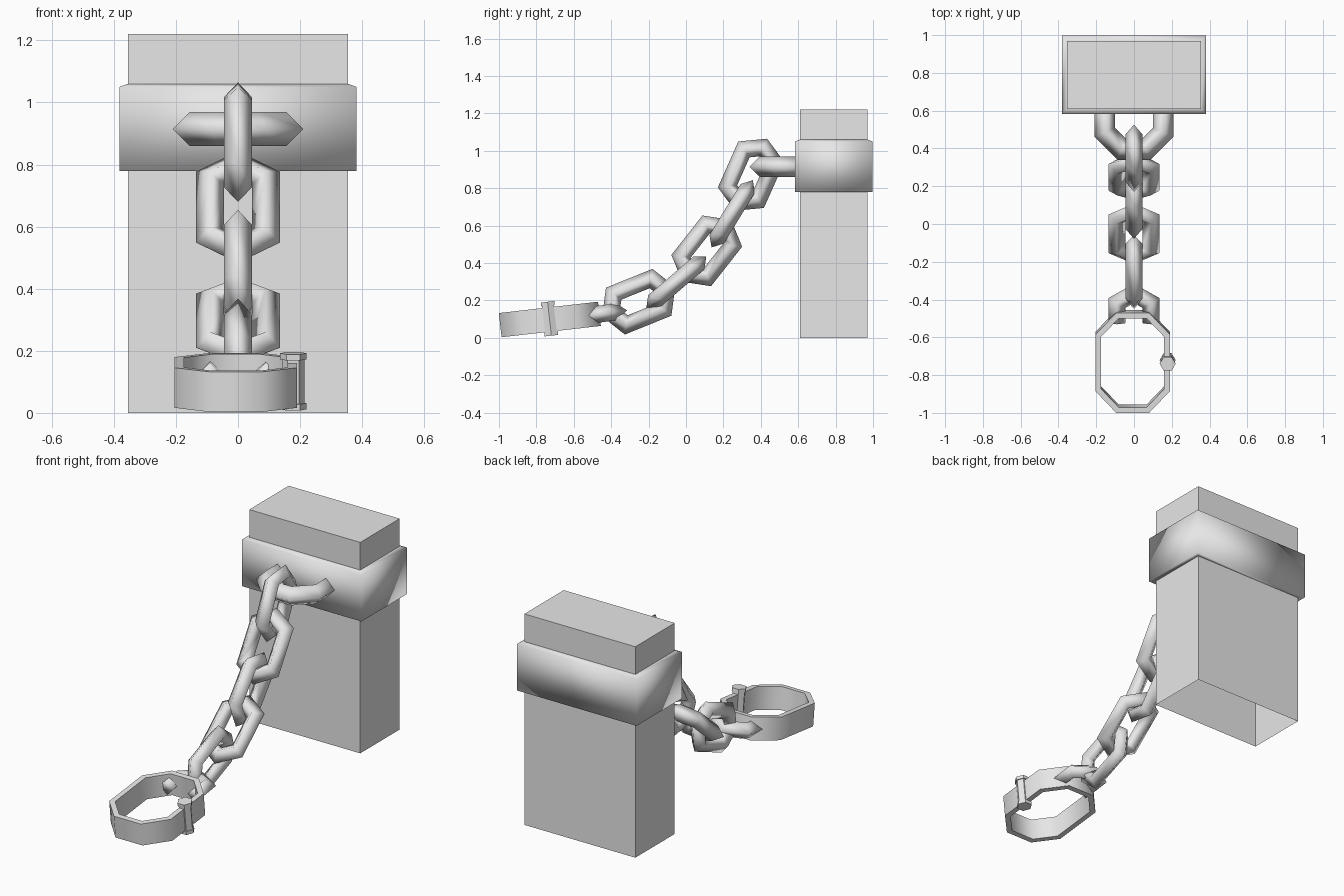
import bpy, bmesh
from math import cos, sin, radians
from mathutils import Vector, Matrix

old = bpy.data.objects.get("Cube")
if old:
    bpy.data.objects.remove(old)

grey = bpy.data.materials.new("plain_grey")
grey.use_nodes = True
grey.diffuse_color = (0.8, 0.8, 0.8, 1)
grey.node_tree.nodes["Principled BSDF"].inputs["Base Color"].default_value = (0.8, 0.8, 0.8, 1)


def finish(name, bm, smooth=None):
    """Turn a bmesh into a shaded object; smooth is the sharp-edge angle."""
    bmesh.ops.recalc_face_normals(bm, faces=bm.faces)
    mesh = bpy.data.meshes.new(name)
    bm.to_mesh(mesh)
    bm.free()
    mesh.materials.append(grey)
    obj = bpy.data.objects.new(name, mesh)
    bpy.context.collection.objects.link(obj)
    if smooth:
        bpy.ops.object.select_all(action='DESELECT')
        obj.select_set(True)
        bpy.context.view_layer.objects.active = obj
        bpy.ops.object.shade_smooth_by_angle(angle=radians(smooth))
    return obj


def frame(y, z, angle, flat, x=0):
    """Local u runs up the chain, v spans the width, w is the flat normal."""
    a = radians(angle)
    u = Vector((0, cos(a), sin(a)))
    across, up = Vector((1, 0, 0)), Vector((0, -sin(a), cos(a)))
    v, w = (across, up) if flat else (up, across)
    m = Matrix((u, v, w)).transposed().to_4x4()
    m.translation = (x, y, z)
    return m


def sweep(name, path, section, matrix, closed=True, smooth=None):
    """Sweep a section (outward, normal) along a mitred flat path."""
    pts = [Vector(p) for p in path]
    n, bm, rings = len(pts), bmesh.new(), []
    for i, p in enumerate(pts):
        before = p - pts[i - 1] if closed or i else pts[1] - p
        after = pts[(i + 1) % n] - p if closed or i < n - 1 else before
        n1 = Vector((before.y, -before.x)).normalized()
        n2 = Vector((after.y, -after.x)).normalized()
        mitre = (n1 + n2) / (1 + n1.dot(n2))
        rings.append([bm.verts.new(matrix @ Vector((*(p + mitre * o), h)))
                      for o, h in section])
    k = len(section)
    for i in range(n if closed else n - 1):
        a, b = rings[i], rings[(i + 1) % n]
        for j in range(k):
            bm.faces.new((a[j], a[(j + 1) % k], b[(j + 1) % k], b[j]))
    if not closed:
        bm.faces.new(rings[0])
        bm.faces.new(rings[-1])
    return finish(name, bm, smooth)


def diamond(r):
    return [(r, 0), (0, r), (-r, 0), (0, -r)]


# Post, hollow at the bottom
POST_Y, HALF_X, HALF_Y = 0.79, 0.355, 0.18
bm = bmesh.new()
bmesh.ops.create_cube(bm, size=1, matrix=Matrix.Translation((0, POST_Y, 0.61))
                      @ Matrix.Diagonal((2 * HALF_X, 2 * HALF_Y, 1.22, 1)))
base = [f for f in bm.faces if f.normal.z < -0.5]
bmesh.ops.delete(bm, geom=base, context='FACES_ONLY')
finish("post", bm)

# Metal band around the post, with a chamfered top lip
corners = [(-HALF_Y, -HALF_X), (HALF_Y, -HALF_X), (HALF_Y, HALF_X), (-HALF_Y, HALF_X)]
lip = [(-0.01, -0.14), (0.027, -0.14), (0.027, 0.13), (0, 0.14), (-0.01, 0.14)]
sweep("band", corners, lip, frame(POST_Y, 0.92, 0, True), smooth=180)

# Staple fixed to the band
half = [(0.65, -0.155), (0.485, -0.155), (0.395, -0.065)]
staple = half + [(u, -v) for u, v in reversed(half)]
sweep("staple", staple, diamond(0.055), frame(0, 0.915, 0, True), False, 180)

# Chain of six-sided links, alternately upright and flat
TIP, SHOULDER, SIDE = 0.159, 0.108, 0.09
link = [(TIP, 0), (SHOULDER, SIDE), (-SHOULDER, SIDE),
        (-TIP, 0), (-SHOULDER, -SIDE), (SHOULDER, -SIDE)]
places = [(0.348, 0.872, 66), (0.247, 0.663, 58.5), (0.111, 0.465, 51.8),
          (-0.052, 0.297, 40.5), (-0.253, 0.193, 22)]
for i, (y, z, angle) in enumerate(places):
    sweep(f"chain_link_{i + 1}", link, diamond(0.045),
          frame(y, z, angle, i % 2 == 1), smooth=180)

# Half link joined to the shackle
loop = [(0, -SIDE), (SHOULDER, -SIDE), (TIP, 0), (SHOULDER, SIDE), (0, SIDE)]
sweep("shackle_loop", loop, diamond(0.045), frame(-0.525, 0.118, 8, True), False, 180)

# Eight-sided shackle ring
TILT = 6.5
quarter = [(0.145, 0.182), (0.252, 0.08)]
right = quarter + [(u, -v) for u, v in reversed(quarter)]
ring = right + [(-u, -v) for u, v in right]
wall = [(0.015, 0.065), (-0.015, 0.065), (-0.015, -0.065), (0.015, -0.065)]
sweep("shackle_ring", ring, wall, frame(-0.728, 0.098, TILT, True, -0.007), smooth=50)

# Six-sided hinge pin with wider end caps
bm = bmesh.new()
tilt = Matrix.Translation((0.178, -0.73, 0.102)) @ Matrix.Rotation(radians(TILT), 4, 'X')
for radius, depth, height in ((0.036, 0.16, 0), (0.042, 0.02, 0.081), (0.042, 0.02, -0.081)):
    bmesh.ops.create_cone(bm, cap_ends=True, segments=6, radius1=radius, radius2=radius,
                          depth=depth, matrix=tilt @ Matrix.Translation((0, 0, height))
                          @ Matrix.Rotation(radians(30), 4, 'Z'))
finish("hinge_pin", bm)
